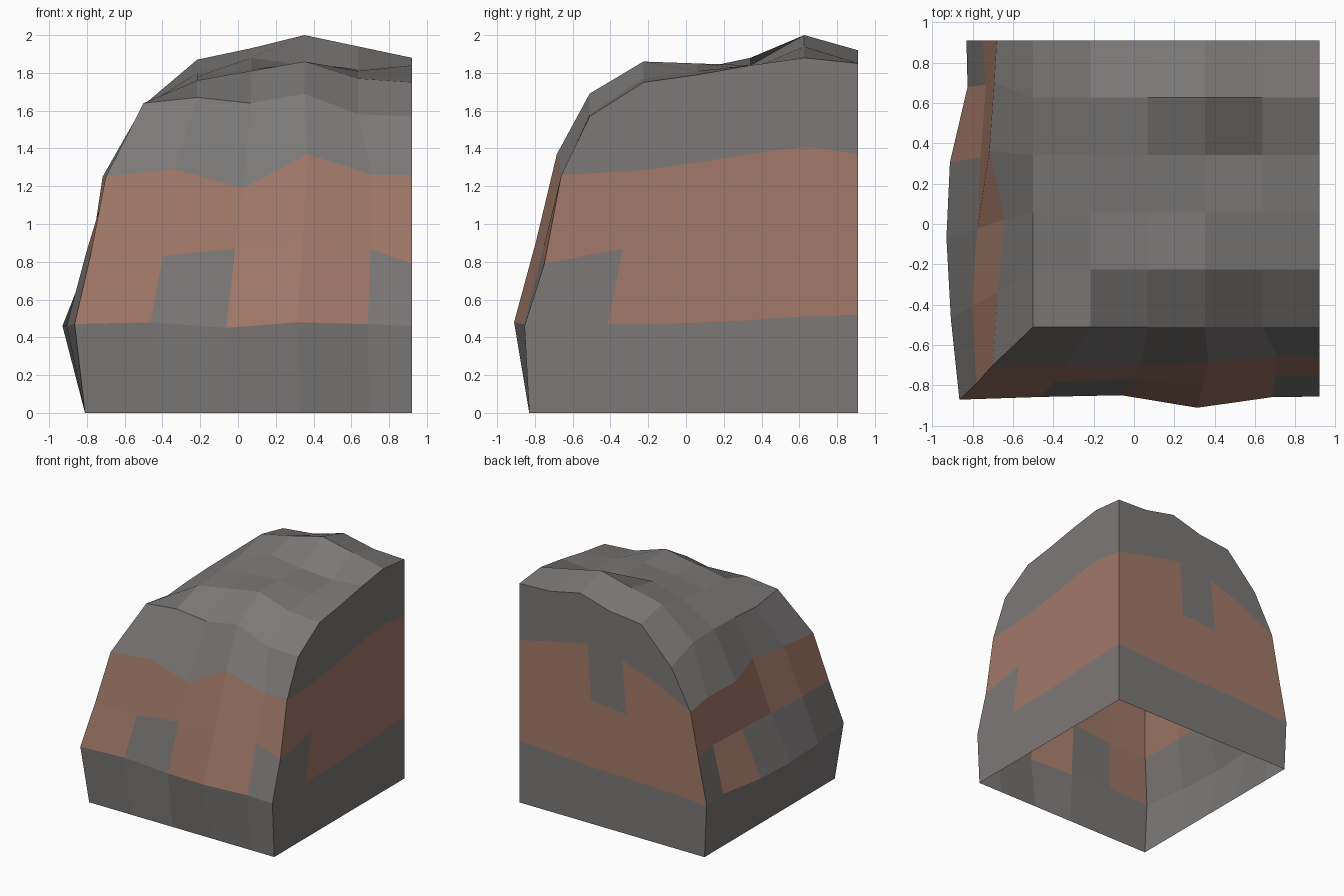
import bpy, bmesh
from mathutils import Vector

cube = bpy.data.objects.get("Cube")
if cube:
    bpy.data.objects.remove(cube, do_unlink=True)


def make_material(name, colour):
    mat = bpy.data.materials.new(name)
    mat.use_nodes = True
    mat.diffuse_color = (*colour, 1)
    mat.node_tree.nodes["Principled BSDF"].inputs["Base Color"].default_value = (*colour, 1)
    return mat


STONE, CLAY = 0, 1
CELLS = 5
materials = [make_material("grey stone", (.20, .19, .185)),
             make_material("red clay", (.36, .19, .14))]

# Corner profiles from the ground up to just below the crown
front_right = [(-.81, -.83, 0), (-.865, -.87, .47), (-.78, -.79, .84), (-.70, -.70, 1.25)]
front_left = [(.92, -.83, 0), (.92, -.855, .46), (.92, -.75, .79), (.92, -.66, 1.26)]
back_left = [(.92, .91, z) for z in (0, .52, .95, 1.37)]
back_right = [(-.81, .91, 0), (-.83, .91, .44), (-.75, .91, .83), (-.68, .91, 1.19)]

# Crown heights on a regular grid, one row per step from front to back
crown_heights = [
    (1.64, 1.67, 1.64, 1.69, 1.58, 1.57),
    (1.60, 1.76, 1.81, 1.86, 1.77, 1.75),
    (1.62, 1.78, 1.82, 1.85, 1.81, 1.79),
    (1.63, 1.80, 1.88, 1.84, 1.82, 1.84),
    (1.62, 1.87, 1.93, 2.00, 1.94, 1.88),
    (1.52, 1.81, 1.84, 1.92, 1.86, 1.85),
]
crown = [[Vector((-.5 + .284 * i, -.51 + .284 * j, z)) for i, z in enumerate(row)]
         for j, row in enumerate(crown_heights)]

bm = bmesh.new()


def add_sheet(rows, is_clay):
    """Skin a grid of points, picking the colour of each cell by rule."""
    verts = [[bm.verts.new(p) for p in row] for row in rows]
    for r in range(len(rows) - 1):
        for c in range(CELLS):
            face = bm.faces.new((verts[r][c], verts[r][c + 1],
                                 verts[r + 1][c + 1], verts[r + 1][c]))
            face.material_index = CLAY if is_clay(r, c) else STONE


def add_wall(start, end, spread, heights, top, is_clay, outward=(0, 0, 0), bulges=None):
    """Loft a wall between two corner profiles and up to the crown edge."""
    rows = []
    for r, (a, b) in enumerate(zip(start, end)):
        row = [Vector(a).lerp(Vector(b), t) for t in (0, *spread, 1)]
        if r:
            for c, point in enumerate(row[1:-1]):
                point.z = heights[r - 1][c]
                if bulges:
                    point += Vector(outward) * bulges[r - 1][c]
        rows.append(row)
    add_sheet(rows + [top], is_clay)


rough_spread = (.225, .45, .66, .87)

# Rough front wall
add_wall(front_right, front_left, rough_spread,
         [(.48, .45, .48, .47), (.83, .87, .91, .87), (1.29, 1.19, 1.37, 1.26)],
         crown[0],
         lambda r, c: r == 2 or (r == 1 and c in (0, 2, 3)),
         (0, -1, 0),
         [(-.01, -.015, .05, 0), (0, 0, .03, 0), (.01, .02, .01, -.01)])

# Rough right wall
add_wall(front_right, back_right, rough_spread,
         [(.46, .46, .46, .45), (.85, .85, .85, .84), (1.27, 1.30, 1.25, 1.24)],
         [row[0] for row in crown],
         lambda r, c: r == 2 or (r == 1 and c == 3),
         (-1, 0, 0),
         [(.05, .08, .07, -.01), (.03, .01, 0, -.02), (-.02, -.05, .03, .01)])

# Flat left wall
add_wall(front_left, back_left, (.25, .48, .67, .83),
         [(.47, .475, .49, .51), (.87, .90, .93, .95), (1.28, 1.33, 1.38, 1.41)],
         [row[-1] for row in crown],
         lambda r, c: r == 2 or (r == 1 and c > 0))

# Flat back wall
add_wall(back_left, back_right, (.2, .4, .6, .8),
         [(.50, .48, .47, .46), (1.00, 1.04, 1.01, .93), (1.445, 1.51, 1.46, 1.35)],
         crown[-1][::-1],
         lambda r, c: r == 1 or (r == 2 and c != 2))

# Crown, left open underneath
add_sheet(crown, lambda r, c: False)

# Weld the shell and face it outward
bmesh.ops.remove_doubles(bm, verts=bm.verts[:], dist=.001)
bmesh.ops.recalc_face_normals(bm, faces=bm.faces[:])
if max(bm.faces, key=lambda f: f.calc_center_median().z).normal.z < 0:
    bmesh.ops.reverse_faces(bm, faces=bm.faces[:])

mesh = bpy.data.meshes.new("rock_corner")
bm.to_mesh(mesh)
bm.free()
for mat in materials:
    mesh.materials.append(mat)
rock = bpy.data.objects.new("rock_corner", mesh)
bpy.context.scene.collection.objects.link(rock)
